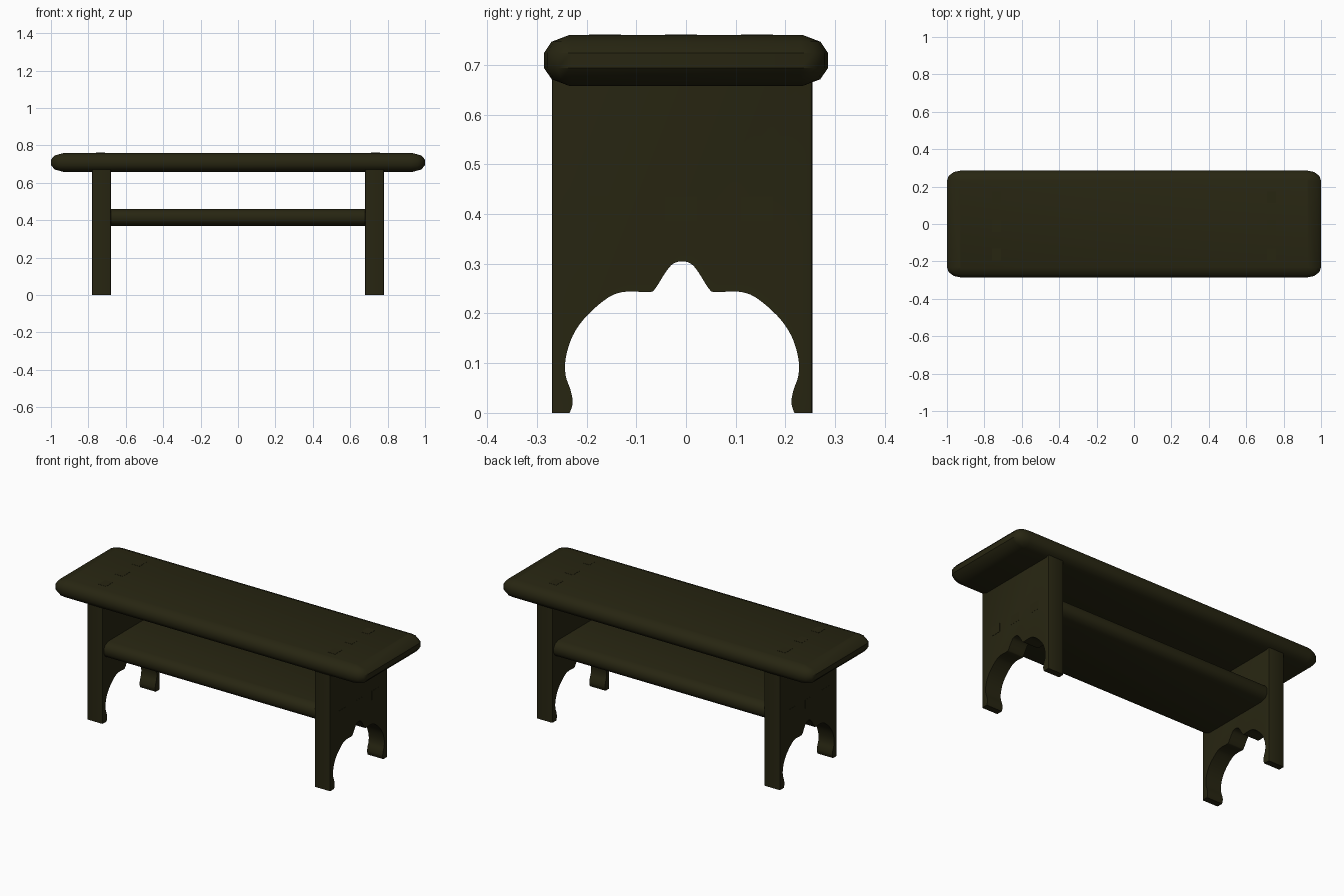
import bpy, bmesh, math

if "Cube" in bpy.data.objects:
    bpy.data.objects.remove(bpy.data.objects["Cube"])

# One dark wood colour for everything
wood = bpy.data.materials.new("dark wood")
wood.diffuse_color = (0.0205, 0.0188, 0.0058, 1)
wood.use_nodes = True
wood.node_tree.nodes["Principled BSDF"].inputs["Base Color"].default_value = wood.diffuse_color

AXIS = -0.008  # y centre of the legs


def finish(bm, name, smooth_angle=None):
    bmesh.ops.recalc_face_normals(bm, faces=bm.faces)
    mesh = bpy.data.meshes.new(name)
    bm.to_mesh(mesh)
    bm.free()
    obj = bpy.data.objects.new(name, mesh)
    bpy.context.collection.objects.link(obj)
    mesh.materials.append(wood)
    if smooth_angle:
        bpy.ops.object.select_all(action='DESELECT')
        obj.select_set(True)
        bpy.context.view_layer.objects.active = obj
        bpy.ops.object.shade_smooth_by_angle(angle=math.radians(smooth_angle))
    return obj


def slab(name, hx, hy, cy, z0, z1, rx, ry, steps=4):
    """Board with rounded corners and softly rounded rims."""
    bm = bmesh.new()
    h = z1 - z0
    half = [(0.93, 1.0), (0.28, 0.87), (0.0, 0.65)]  # (inset, height)
    levels = [(i, 1 - t) for i, t in half] + half[::-1]
    rings = []
    for inset, t in levels:
        ring = []
        for q, (sx, sy) in enumerate([(1, 1), (-1, 1), (-1, -1), (1, -1)]):
            for k in range(steps):
                a = math.pi / 2 * (q + k / (steps - 1))
                x = sx * (hx - rx) + rx * (1 - inset) * math.cos(a)
                y = cy + sy * (hy - ry) + ry * (1 - inset) * math.sin(a)
                ring.append(bm.verts.new((x, y, z0 + t * h)))
        rings.append(ring)
    n = len(rings[0])
    for a, b in zip(rings, rings[1:]):
        for i in range(n):
            j = (i + 1) % n
            bm.faces.new((a[i], a[j], b[j], b[i]))
    bm.faces.new(rings[0])
    bm.faces.new(rings[-1])
    return finish(bm, name, 40)


def smooth_path(pts, sub=4):
    """Catmull-Rom curve through the points."""
    p = [pts[0]] + pts + [pts[-1]]
    out = []
    for i in range(1, len(p) - 2):
        for k in range(sub):
            t = k / sub
            out.append(tuple(
                0.5 * (2 * b + (c - a) * t + (2 * a - 5 * b + 4 * c - d) * t * t
                       + (3 * b - a - 3 * c + d) * t ** 3)
                for a, b, c, d in zip(p[i - 1], p[i], p[i + 1], p[i + 2])))
    return out + [pts[-1]]


# Scalloped cut-out, left half, as (distance from axis, height)
half = [(0.226, 0.0), (0.220, 0.02), (0.224, 0.045), (0.234, 0.075),
        (0.234, 0.11), (0.220, 0.155), (0.192, 0.195), (0.147, 0.233),
        (0.112, 0.244), (0.067, 0.243), (0.054, 0.25), (0.033, 0.283),
        (0.018, 0.30), (0.0, 0.305)]
arch = smooth_path([(-d, z) for d, z in half] + [(d, z) for d, z in half[-2::-1]])


def leg(name, side):
    bm = bmesh.new()
    profile = [(-0.262, 0.69), (-0.262, 0.0)] + arch + [(0.262, 0.0), (0.262, 0.69)]
    face = bm.faces.new([bm.verts.new((side * 0.73 - 0.05, AXIS + y, z))
                         for y, z in profile])
    ext = bmesh.ops.extrude_face_region(bm, geom=[face])
    moved = [v for v in ext["geom"] if isinstance(v, bmesh.types.BMVert)]
    bmesh.ops.translate(bm, verts=moved, vec=(0.1, 0, 0))
    # soften the long upright edges
    upright = [e for e in bm.edges
               if abs(e.verts[0].co.z - e.verts[1].co.z) > 0.6]
    bmesh.ops.bevel(bm, geom=upright, offset=0.005, segments=2, profile=0.5,
                    affect='EDGES')
    return finish(bm, name, 35)


def block(name, centre, size):
    bm = bmesh.new()
    bmesh.ops.create_cube(bm, size=1)
    for v in bm.verts:
        v.co = [c + s * p for c, s, p in zip(centre, size, v.co)]
    return finish(bm, name)


slab("seat", 1.0, 0.2855, 0.0, 0.658, 0.76, 0.075, 0.054)
slab("lower_shelf", 0.765, 0.25, AXIS, 0.37, 0.46, 0.06, 0.045)

for side, word in ((-1, "left"), (1, "right")):
    leg(word + "_leg", side)
    # Nearly flush tenon ends through the seat and the legs
    for i, y in enumerate((-0.163, -0.01, 0.143), 1):
        block(f"{word}_seat_tenon_{i}", (side * 0.735, y, 0.736),
              (0.05, 0.064, 0.05))
        block(f"{word}_shelf_tenon_{i}", (side * 0.756, y, 0.41),
              (0.05, 0.064, 0.05))
